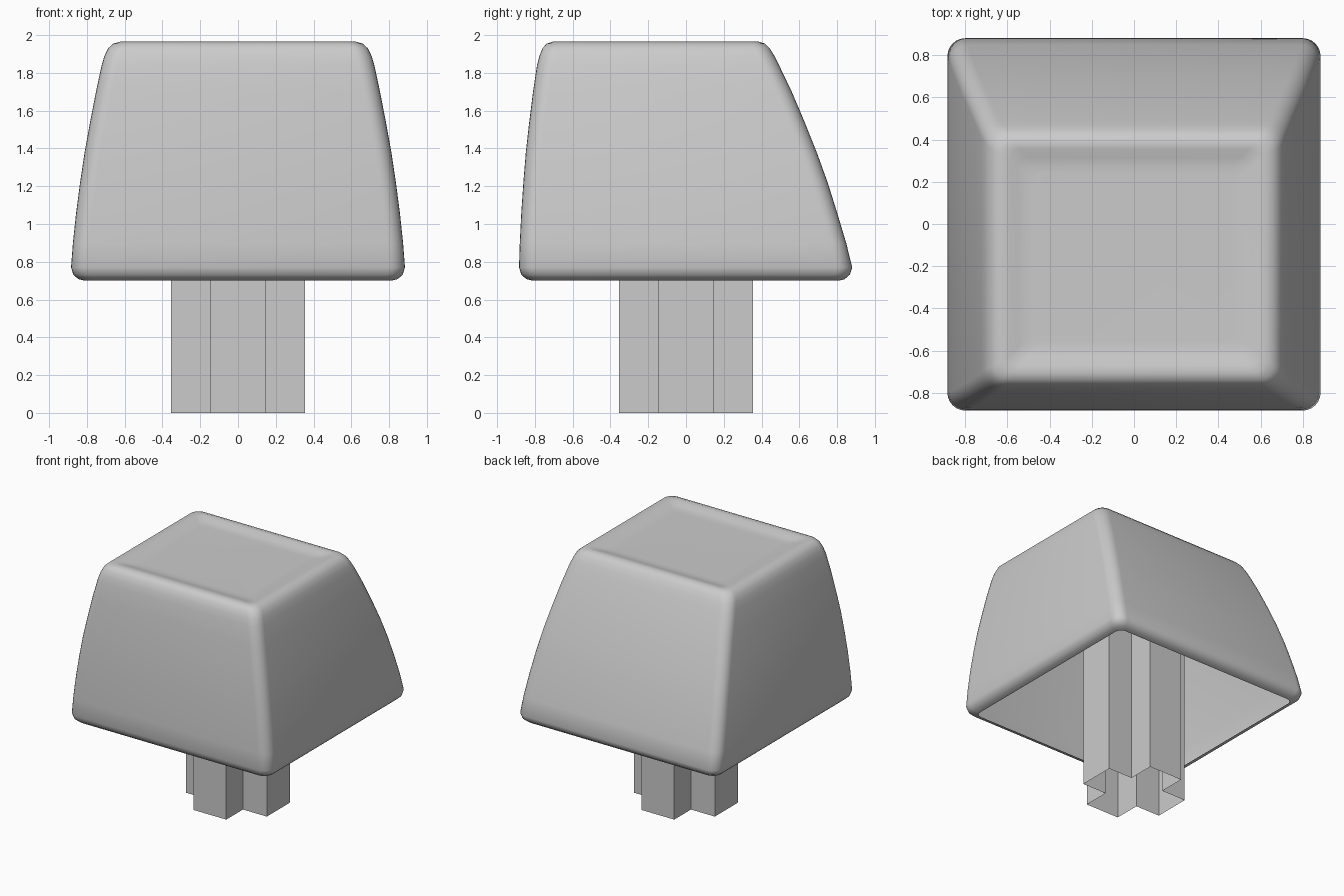
import bpy, bmesh
from math import cos, sin, pi

if "Cube" in bpy.data.objects:
    bpy.data.objects.remove(bpy.data.objects["Cube"])


def finish(name, bm, smooth):
    mesh = bpy.data.meshes.new(name)
    bm.to_mesh(mesh)
    bm.free()
    for p in mesh.polygons:
        p.use_smooth = smooth
    obj = bpy.data.objects.new(name, mesh)
    bpy.context.collection.objects.link(obj)
    return obj


def rounded_ring(bm, half_x, front, back, z, radius, steps=6):
    """Rounded rectangle of vertices at one height."""
    verts = []
    corners = [(1, back, -1), (-1, back, -1), (-1, front, 1), (1, front, 1)]
    for q, (sx, y, inward) in enumerate(corners):
        cx, cy = sx * (half_x - radius), y + inward * radius
        for i in range(steps + 1):
            a = (q + i / steps) * pi / 2
            verts.append(bm.verts.new((cx + radius * cos(a), cy + radius * sin(a), z)))
    return verts


def bridge(bm, a, b):
    n = len(a)
    for i in range(n):
        j = (i + 1) % n
        bm.faces.new((a[i], a[j], b[j], b[i]))


# Cap: open-bottomed shell lofted from half width, front y, back y, height, corner radius
sections = [
    (0.81, -0.81, 0.81, 0.700, 0.05),
    (0.845, -0.845, 0.84, 0.708, 0.07),
    (0.872, -0.872, 0.868, 0.732, 0.08),
    (0.884, -0.884, 0.880, 0.77, 0.085),
    (0.874, -0.880, 0.848, 0.90, 0.085),
    (0.857, -0.872, 0.800, 1.06, 0.085),
    (0.836, -0.861, 0.750, 1.22, 0.085),
    (0.812, -0.848, 0.692, 1.38, 0.085),
    (0.783, -0.830, 0.628, 1.54, 0.085),
    (0.752, -0.810, 0.560, 1.70, 0.085),
    (0.722, -0.789, 0.493, 1.84, 0.085),
    (0.707, -0.776, 0.468, 1.89, 0.085),
    (0.688, -0.760, 0.443, 1.93, 0.08),
    (0.660, -0.738, 0.418, 1.955, 0.07),
    (0.625, -0.705, 0.385, 1.965, 0.06),
    (0.590, -0.670, 0.355, 1.961, 0.05),
    (0.550, -0.630, 0.315, 1.948, 0.045),
    (0.510, -0.590, 0.275, 1.941, 0.04),
    (0.470, -0.550, 0.240, 1.940, 0.04),
]
bm = bmesh.new()
rings = [rounded_ring(bm, *s) for s in sections]
for lower, upper in zip(rings, rings[1:]):
    bridge(bm, lower, upper)
bm.faces.new(rings[-1])
finish("key_cap", bm, True)

# Stem: thin-walled, cross-shaped tube reaching up inside the cap
w, r = 0.145, 0.355
quarter = [(r, w), (w, w), (w, r)]
outline = []
for _ in range(4):
    outline += quarter
    quarter = [(-y, x) for x, y in quarter]
bm = bmesh.new()
bottom, top = ([bm.verts.new((x, y, z)) for x, y in outline] for z in (0, 1.935))
bridge(bm, bottom, top)
finish("cross_stem", bm, False)
